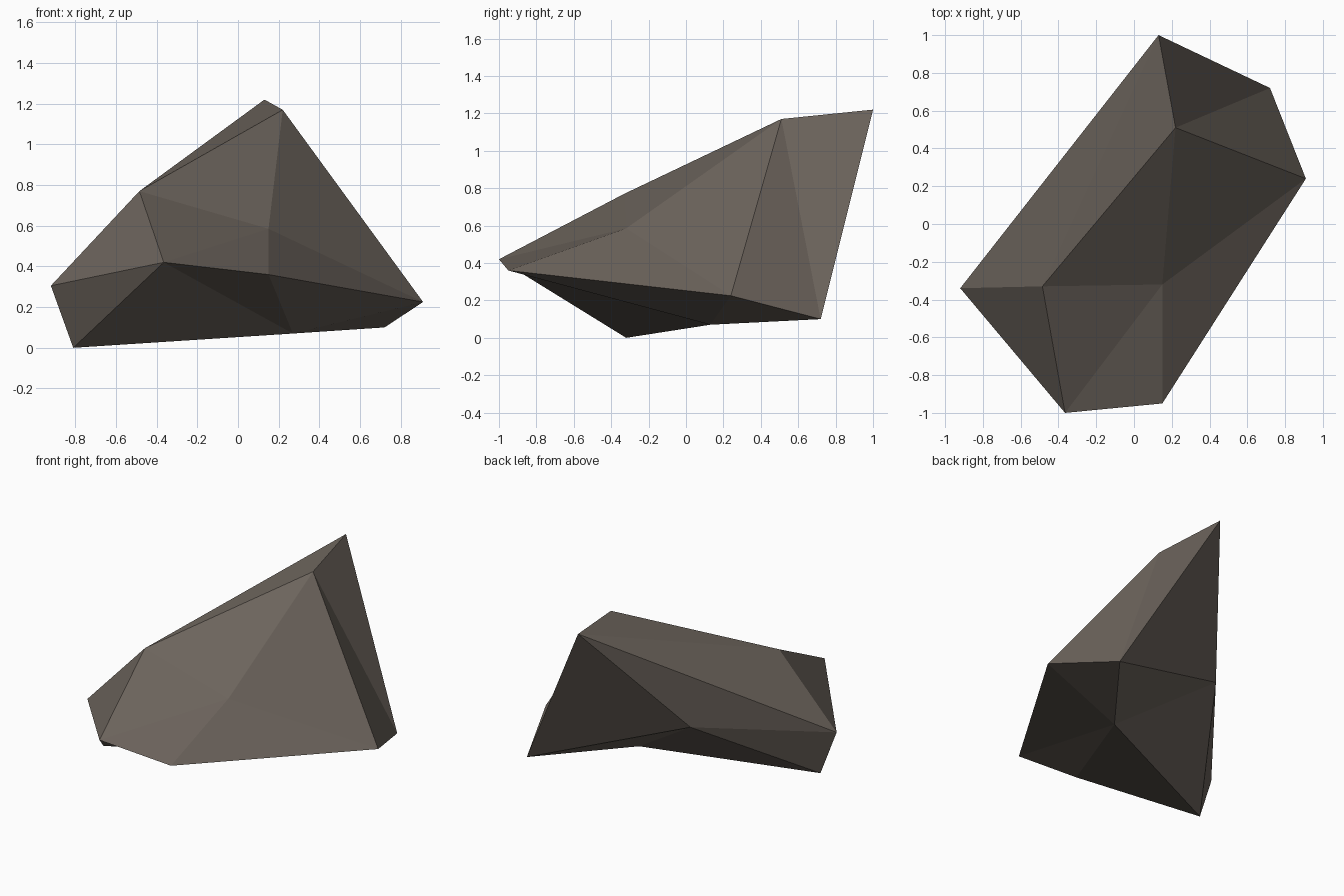
import bpy, bmesh

if "Cube" in bpy.data.objects:
    bpy.data.objects.remove(bpy.data.objects["Cube"])

# Rock colour
stone = bpy.data.materials.new("grey_brown_stone")
stone.diffuse_color = (0.15, 0.127, 0.107, 1)
stone.use_nodes = True
stone.node_tree.nodes["Principled BSDF"].inputs["Base Color"].default_value = stone.diffuse_color

# Corners of the boulder, named by letter
corners = {
    "A": (0.13, 1.00, 1.22),    # back peak
    "B": (0.22, 0.51, 1.17),    # front peak
    "C": (0.72, 0.72, 0.10),    # right back foot
    "D": (0.91, 0.24, 0.225),   # right tip
    "E": (0.15, -0.32, 0.585),  # front slope
    "F": (-0.485, -0.33, 0.77), # left shoulder
    "G": (-0.92, -0.34, 0.305), # left tip
    "H": (-0.365, -1.00, 0.42), # front lip, left
    "I": (0.15, -0.95, 0.36),   # front lip, right
    "J": (-0.81, -0.32, 0.0),   # left foot
    "K": (0.27, 0.13, 0.07),    # underside
    "L": (-0.325, 0.415, 0.47), # back bulge
}
facets = ("ABF ABC BCD BDE BEF EFH FGH EHI EID AFG "  # top and front
          "GHJ HJK HIK IKD KDC "                      # underside
          "ACL CKL KJL LJG LGA")                      # back

# Build the faceted boulder
bm = bmesh.new()
verts = {name: bm.verts.new(co) for name, co in corners.items()}
for facet in facets.split():
    bm.faces.new([verts[c] for c in facet])
bmesh.ops.recalc_face_normals(bm, faces=bm.faces[:])
mesh = bpy.data.meshes.new("boulder")
bm.to_mesh(mesh)
bm.free()
mesh.materials.append(stone)
bpy.context.collection.objects.link(bpy.data.objects.new("boulder", mesh))
